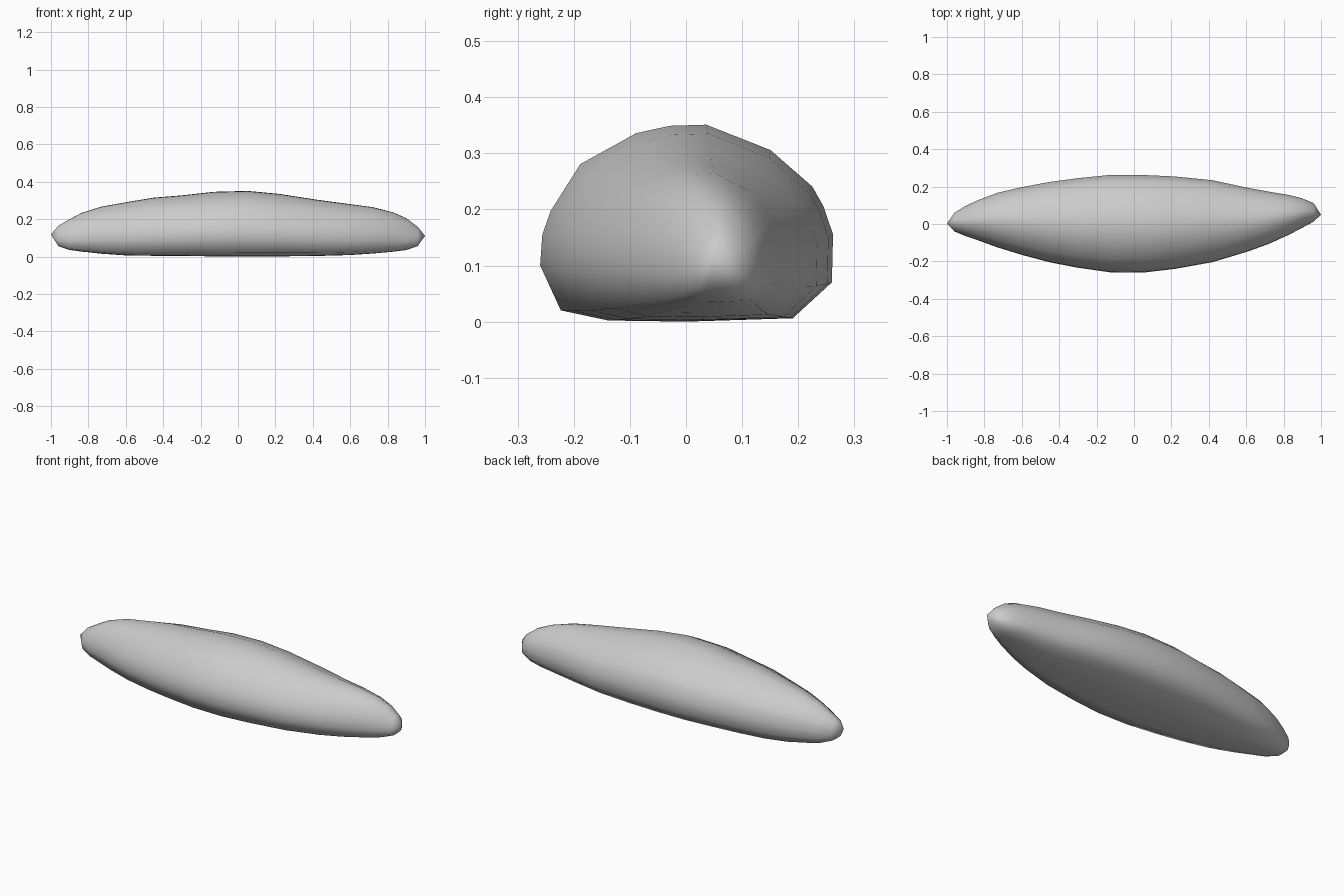
import bpy, bmesh

# Stations along the length: x, y min, y max, z min, z max
STATIONS = [
    (-0.96, -0.04, 0.06, 0.055, 0.165), (-0.90, -0.065, 0.097, 0.035, 0.20),
    (-0.84, -0.085, 0.125, 0.027, 0.232), (-0.73, -0.125, 0.167, 0.015, 0.267),
    (-0.60, -0.165, 0.197, 0.006, 0.29), (-0.45, -0.205, 0.225, 0.004, 0.315),
    (-0.30, -0.234, 0.245, 0.003, 0.327), (-0.13, -0.258, 0.262, 0.001, 0.346),
    (0.05, -0.26, 0.262, 0.0, 0.351), (0.22, -0.24, 0.254, 0.001, 0.335),
    (0.42, -0.204, 0.234, 0.003, 0.304), (0.60, -0.15, 0.195, 0.008, 0.28),
    (0.72, -0.107, 0.173, 0.016, 0.264), (0.83, -0.057, 0.155, 0.026, 0.236),
    (0.90, -0.02, 0.137, 0.035, 0.205), (0.96, 0.012, 0.112, 0.055, 0.16),
]
# Cross-section of the widest slice (y, z)
SECTION = [
    (0.0, 0.0), (-0.14, 0.002), (-0.225, 0.02), (-0.262, 0.10), (-0.258, 0.155),
    (-0.243, 0.197), (-0.19, 0.28), (-0.09, 0.335), (-0.03, 0.348), (0.035, 0.35),
    (0.15, 0.305), (0.225, 0.24), (0.245, 0.205), (0.262, 0.155), (0.26, 0.07),
    (0.19, 0.006),
]
N = len(SECTION)

bm = bmesh.new()
rings = []
for x, y0, y1, z0, z1 in STATIONS:
    rings.append([bm.verts.new((x, (y0 + y1) / 2 + y / 0.262 * (y1 - y0) / 2,
                                z0 + z / 0.35 * (z1 - z0))) for y, z in SECTION])

# Skin between slices
for a, b in zip(rings, rings[1:]):
    for i in range(N):
        j = (i + 1) % N
        bm.faces.new((a[i], a[j], b[j], b[i]))

# Pointed tips
for ring, tip in ((rings[0], (-1.0, 0.003, 0.118)), (rings[-1], (1.0, 0.05, 0.11))):
    t = bm.verts.new(tip)
    for i in range(N):
        bm.faces.new((ring[i], ring[(i + 1) % N], t))

bmesh.ops.recalc_face_normals(bm, faces=bm.faces)
for f in bm.faces:
    f.smooth = True

mesh = bpy.data.meshes.new("loaf_body")
bm.to_mesh(mesh)
bm.free()
body = bpy.data.objects.new("loaf_body", mesh)
bpy.context.collection.objects.link(body)
